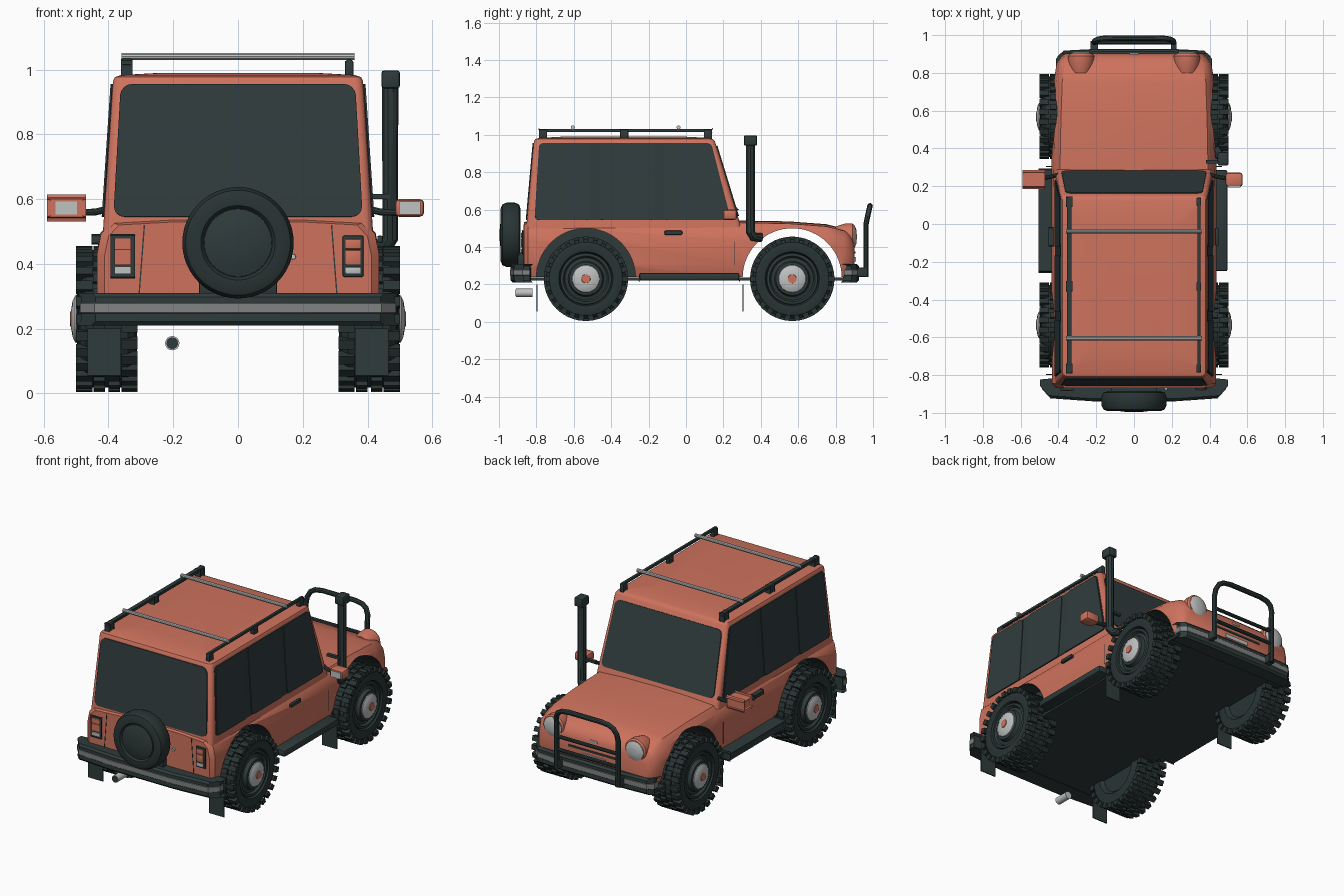
import bpy, bmesh, math
from mathutils import Vector, Matrix

if "Cube" in bpy.data.objects:
    bpy.data.objects.remove(bpy.data.objects["Cube"], do_unlink=True)


def material(name, rgb):
    m = bpy.data.materials.new(name)
    m.use_nodes = True
    m.diffuse_color = (*rgb, 1)
    m.node_tree.nodes["Principled BSDF"].inputs["Base Color"].default_value = (*rgb, 1)
    return m


ORANGE = material("orange paint", (0.62, 0.17, 0.11))
DARK = material("dark trim", (0.028, 0.043, 0.043))
GLASS = material("dark glass", (0.03, 0.046, 0.048))
RUBBER = material("rubber", (0.022, 0.034, 0.034))
GREY = material("grey strip", (0.22, 0.23, 0.23))
SILVER = material("silver", (0.52, 0.54, 0.53))
parts = []


def make(name, bm, mat):
    bmesh.ops.recalc_face_normals(bm, faces=bm.faces)
    me = bpy.data.meshes.new(name)
    bm.to_mesh(me)
    bm.free()
    me.materials.append(mat)
    ob = bpy.data.objects.new(name, me)
    bpy.context.collection.objects.link(ob)
    parts.append(ob)
    return ob


def loft(name, rings, mat):
    """Skin closed rings of equal length and cap both ends."""
    bm = bmesh.new()
    rows = [[bm.verts.new(p) for p in ring] for ring in rings]
    n = len(rows[0])
    for a, b in zip(rows, rows[1:]):
        for i in range(n):
            j = (i + 1) % n
            bm.faces.new((a[i], a[j], b[j], b[i]))
    bm.faces.new(rows[0])
    bm.faces.new(rows[-1])
    return make(name, bm, mat)


def revolve(name, profile, centre, axis, mat, n=40, s=1):
    """Turn (radius, offset) pairs about the x or y axis."""
    rings = []
    for r, a in profile:
        ring = []
        for i in range(n):
            t = math.tau * i / n
            u, v = r * math.cos(t), r * math.sin(t)
            p = (s * a, u, v) if axis == "x" else (u, s * a, v)
            ring.append(Vector(centre) + Vector(p))
        rings.append(ring)
    return loft(name, rings, mat)


def box(name, xs, ys, zs, mat, bevel=0.0, s=1):
    bm = bmesh.new()
    bmesh.ops.create_cube(bm, size=1)
    for v in bm.verts:
        v.co = [s * xs[v.co.x > 0], ys[v.co.y > 0], zs[v.co.z > 0]]
    if bevel:
        bmesh.ops.bevel(bm, geom=bm.edges[:], offset=bevel, segments=2, profile=0.5, affect="EDGES")
    return make(name, bm, mat)


def panel(name, corners, out, mat, radius=0.0, thick=0.006):
    """Thin flat plate with rounded corners, raised towards out."""
    bm = bmesh.new()
    f = bm.faces.new([bm.verts.new(c) for c in corners])
    if radius:
        bmesh.ops.bevel(bm, geom=bm.verts[:], offset=radius, segments=4, profile=0.5, affect="VERTICES")
    bm.normal_update()
    f = bm.faces[:][0]
    n = f.normal.copy()
    n = n if n.dot(Vector(out)) > 0 else -n
    new = bmesh.ops.extrude_face_region(bm, geom=[f], use_keep_orig=True)["geom"]
    for v in new:
        if isinstance(v, bmesh.types.BMVert):
            v.co += n * thick
    return make(name, bm, mat)


def tube(name, pts, r, mat):
    cu = bpy.data.curves.new(name, "CURVE")
    cu.dimensions = "3D"
    cu.bevel_depth, cu.bevel_resolution, cu.use_fill_caps = r, 3, True
    sp = cu.splines.new("POLY")
    sp.points.add(len(pts) - 1)
    for p, c in zip(sp.points, pts):
        p.co = (*c, 1)
    tmp = bpy.data.objects.new(name + " path", cu)
    bpy.context.collection.objects.link(tmp)
    bpy.context.view_layer.update()
    me = bpy.data.meshes.new_from_object(tmp.evaluated_get(bpy.context.evaluated_depsgraph_get()))
    bpy.data.objects.remove(tmp)
    me.materials.clear()
    me.materials.append(mat)
    ob = bpy.data.objects.new(name, me)
    bpy.context.collection.objects.link(ob)
    parts.append(ob)


def section(y, hw, zt, zb):
    half = [(hw - .02, zb), (hw, zb + .06), (hw, zt - .1), (hw - .012, zt - .04),
            (hw - .045, zt - .005), (hw * .5, zt + .004)]
    return [(x, y, z) for x, z in half] + [(0, y, zt + .007)] + [(-x, y, z) for x, z in half[::-1]]


# Lower body with wheel arches cut out
body = loft("body", [section(*a) for a in (
    (-.867, .412, .525, .25), (-.845, .435, .533, .24), (.28, .437, .535, .24), (.55, .432, .53, .24),
    (.75, .425, .515, .24), (.85, .41, .49, .24), (.885, .385, .46, .25), (.902, .365, .42, .26))], ORANGE)
FRONT, REAR, AXLE = .568, -.535, .23
cutters = [revolve("front arch cutter", [(.265, -.7), (.265, .7)], (0, FRONT, .235), "x", DARK, 64)]
cutters += [revolve("rear arch cutter", [(.265, .3), (.265, .7)], (0, REAR, .235), "x", DARK, 64, s) for s in (1, -1)]
bpy.context.view_layer.objects.active = body
for c in cutters:
    mod = body.modifiers.new("arch", "BOOLEAN")
    mod.object, mod.operation, mod.solver, mod.material_mode = c, "DIFFERENCE", "EXACT", "TRANSFER"
    bpy.ops.object.modifier_apply(modifier=mod.name)
    parts.remove(c)
    bpy.data.objects.remove(c)
box("floor_plate", (-.41, .41), (-.85, .88), (.222, .236), DARK)


# Cabin planes lean inwards towards the roof
def lean(z, low, high):
    return low + (high - low) * (z - .53) / .45


def side_x(z): return lean(z, .415, .385)
def back_y(z): return lean(z, -.852, -.812)
def front_y(z): return lean(z, .288, .15)


def cabin_ring(z, inset, r=.025):
    x, y0, y1 = side_x(z) - inset, back_y(z) + inset, front_y(z) - inset
    ring = []
    for k, (cx, cy) in enumerate(((x - r, y1 - r), (r - x, y1 - r), (r - x, y0 + r), (x - r, y0 + r))):
        for i in range(5):
            t = math.pi / 2 * (k + i / 4)
            ring.append((cx + r * math.cos(t), cy + r * math.sin(t), z))
    return ring


loft("cabin", [cabin_ring(*a) for a in ((.5, 0), (.965, 0), (.977, .006), (.983, .025), (.99, .15))], ORANGE)

# Windows
lo, hi = .545, .955
panel("rear_window", [(sx * w, back_y(z), z) for sx, w, z in ((-1, .385, lo), (1, .385, lo), (1, .362, hi), (-1, .362, hi))],
      (0, -1, 0), GLASS, .035)
panel("windshield", [(sx * w, front_y(z), z) for sx, w, z in ((-1, .385, .565), (1, .385, .565), (1, .362, .94), (-1, .362, .94))],
      (0, 1, 0), GLASS, .03)
for s in (1, -1):
    side = "left" if s > 0 else "right"

    def side_panel(name, y_low, y_high, mat, radius, thick):
        pts = [(s * side_x(z), y, z) for y, z in ((y_low[0], lo), (y_low[1], lo), (y_high[1], hi), (y_high[0], hi))]
        panel(f"{name}_{side}", pts, (s, 0, 0), mat, radius, thick)

    side_panel("window_pillars", (-.81, .24), (-.785, .135), DARK, .02, .003)
    side_panel("rear_quarter_window", (-.805, -.512), (-.78, -.512), GLASS, .02, .007)
    side_panel("middle_window", (-.463, -.168), (-.463, -.168), GLASS, .02, .007)
    side_panel("door_window", (-.118, .235), (-.118, .13), GLASS, .02, .007)

    # Wheels
    for end, y in (("front", FRONT), ("rear", REAR)):
        c = (0, y, AXLE)
        tag = f"{end}_{side}"
        revolve("tyre_" + tag, [(.12, .33), (.14, .312), (.195, .318), (.212, .34), (.212, .47), (.195, .488),
                                (.165, .494), (.145, .49), (.138, .47)], c, "x", RUBBER, 48, s)
        revolve("rim_" + tag, [(.139, .46), (.136, .482), (.122, .484), (.112, .468), (.095, .474), (.088, .496),
                               (.06, .5)], c, "x", DARK, 40, s)
        revolve("hub_" + tag, [(.076, .49), (.072, .503), (.055, .511), (.03, .515)], c, "x", SILVER, 32, s)
        revolve("hub_centre_" + tag, [(.025, .51), (.023, .519)], c, "x", ORANGE, 20, s)
        bm = bmesh.new()
        for i in range(26):
            for k, (x, w, d) in enumerate(((.335, .05, .03), (.382, .036, .03), (.428, .036, .03), (.475, .05, .03))):
                t = math.tau * (i + .5 * (k % 2)) / 26
                mat = (Matrix.Translation((s * x, y, AXLE)) @ Matrix.Rotation(t, 4, "X")
                       @ Matrix.Translation((0, 0, .21)) @ Matrix.Diagonal((w, d, .03, 1)))
                bmesh.ops.create_cube(bm, size=1, matrix=mat)
        make("tread_" + tag, bm, RUBBER)
    for end, y in (("front", .305), ("rear", -.797)):
        box(f"mud_flap_{end}_{side}", (.362, .465), (y - .003, y + .003), (.055, .2), DARK, 0, s)

    # Side step, door handle and door seam
    box("side_step_" + side, (.415, .495), (-.25, .285), (.222, .262), DARK, .01, s)
    box("door_handle_" + side, (.43, .448), (-.115, -.02), (.465, .487), DARK, .005, s)
    box("door_seam_" + side, (.43, .4385), (.258, .262), (.3, .43), DARK, 0, s)

    # Mirrors
    box("mirror_" + side, (.484, .575), (.198, .272), (.545, .6), ORANGE, .014, s)
    box("mirror_glass_" + side, (.497, .563), (.194, .2), (.553, .592), SILVER, 0, s)
    tube("mirror_arm_" + side, [(s * .4, .262, .57), (s * .44, .25, .56), (s * .5, .24, .558)], .011, DARK)

    # Headlights and tail lights
    revolve("headlight_pod_" + side, [(.055, .8), (.07, .85), (.07, .89), (.062, .9)], (s * .28, 0, .455), "y", ORANGE, 32)
    revolve("headlight_" + side, [(.06, .88), (.058, .902), (.04, .91), (.015, .913)], (s * .28, 0, .455), "y", SILVER, 32)
    box("tail_light_frame_" + side, (.323, .388), (-.876, -.86), (.36, .487), DARK, .005, s)
    for z0, z1, mat in ((.446, .476, ORANGE), (.398, .442, ORANGE), (.37, .39, SILVER)):
        box("tail_lens_" + side, (.332, .379), (-.881, -.87), (z0, z1), mat, .002, s)
    panel("tailgate_seam_" + side, [(s * x, -.866, z) for x, z in ((.287, .52), (.291, .52), (.307, .31), (.303, .31))],
          (0, -1, 0), DARK, 0, .003)

    # Roof rails
    box("roof_rail_" + side, (.335, .352), (-.785, .14), (1.015, 1.032), DARK, .004, s)
    for y in (-.765, -.33, .118):
        box("rail_foot_" + side, (.33, .356), (y - .022, y + .022), (.975, 1.028), DARK, .005, s)

for y in (-.605, -.04):
    tube("roof_cross_bar", [(-.36, y, 1.04), (.36, y, 1.04)], .011, SILVER)


# Bumpers with a grey strip
def bumper(name, plan, z0, z1, mat, grow=0.0, r=.012):
    pts = plan + [(-x, y) for x, y in plan[::-1]]
    sign = 1 if plan[-1][1] > 0 else -1

    def ring(z, g):
        return [(x + math.copysign(g, x), y + sign * g, z) for x, y in pts]
    loft(name, [ring(z0, grow - r), ring(z0 + r, grow), ring(z1 - r, grow), ring(z1, grow - r)], mat)


rear_plan = [(.43, -.83), (.485, -.835), (.485, -.87), (.44, -.92), (.2, -.937)]
front_plan = [(.36, .84), (.402, .845), (.402, .885), (.37, .915), (.2, .924)]
for end, plan in (("rear", rear_plan), ("front", front_plan)):
    bumper(end + "_bumper", plan, .21, .31, DARK)
    bumper(end + "_bumper_strip", plan, .247, .28, GREY, .003, .002)

# Spare wheel and rear fittings
revolve("spare_wheel", [(.14, -.885), (.163, -.893), (.172, -.915), (.172, -.96), (.162, -.982), (.14, -.991),
                        (.115, -.99), (.106, -.978)], (0, 0, .465), "y", RUBBER, 48)
revolve("spare_cover", [(.106, -.97), (.104, -.982), (.07, -.992), (.03, -.996)], (0, 0, .465), "y", DARK, 40)
box("spare_mount", (-.12, .12), (-.9, -.86), (.3, .37), DARK, .006)
revolve("tailgate_lock", [(.009, -.86), (.008, -.878)], (.17, 0, .422), "y", SILVER, 16)
revolve("exhaust", [(.022, -.82), (.022, -.91)], (-.203, 0, .155), "y", SILVER, 24)
revolve("exhaust_mouth", [(.018, -.905), (.018, -.912)], (-.203, 0, .155), "y", DARK, 24)

# Snorkel
tube("snorkel", [(.43, .4, .45), (.455, .36, .455), (.47, .345, .48), (.47, .345, .96)], .025, DARK)
box("snorkel_cap", (.443, .5), (.31, .38), (.942, .997), DARK, .008)
box("snorkel_bracket", (.38, .47), (.32, .34), (.6, .615), DARK)

# Nose details
for z in (.365, .405):
    box("grille_slot", (-.17, .17), (.895, .906), (z, z + .012), DARK)
box("number_plate", (-.08, .08), (.895, .908), (.322, .346), SILVER)
box("nose_badge", (-.025, .025), (.885, .905), (.428, .44), SILVER, .003)

# Bull bar
half = [(.21, .962, .24), (.21, .962, .52), (.207, .97, .56), (.19, .978, .595), (.16, .982, .613), (.11, .984, .62)]
tube("bull_bar", half + [(-x, y, z) for x, y, z in half[::-1]], .015, DARK)
for z in (.36, .44):
    tube("bull_bar_rung", [(-.21, .962, z), (.21, .962, z)], .011, DARK)
for s in (1, -1):
    box("bull_bar_bracket", (.195, .225), (.9, .965), (.24, .29), DARK, .004, s)

# Smooth shading with sharp edges kept
bpy.ops.object.select_all(action="DESELECT")
for ob in parts:
    ob.select_set(True)
bpy.context.view_layer.objects.active = body
bpy.ops.object.shade_smooth_by_angle(angle=math.radians(35))
